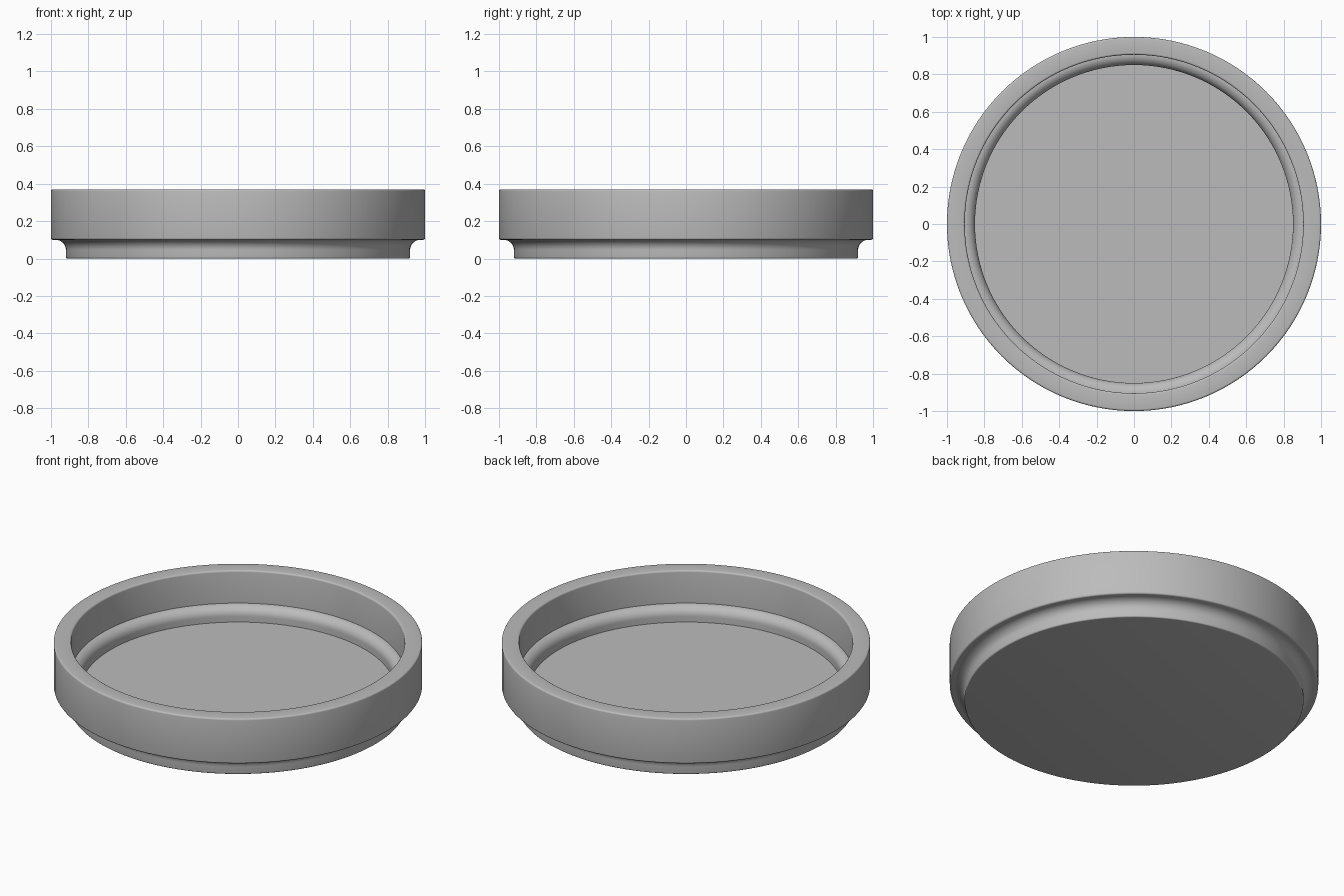
import bpy, bmesh
from math import sin, cos, radians

cube = bpy.data.objects.get("Cube")
if cube:
    bpy.data.objects.remove(cube)

SEGMENTS = 128


def arc(cx, cz, rx, rz, start, end, steps):
    """Points on an elliptical arc in the radius/height plane."""
    angles = [radians(start + (end - start) * i / steps) for i in range(steps + 1)]
    return [(cx + rx * cos(a), cz + rz * sin(a)) for a in angles]


def lathe(name, profile, material):
    """Revolve a radius/height profile around the z axis."""
    bm = bmesh.new()
    verts = [bm.verts.new((r, 0, z)) for r, z in profile]
    edges = [bm.edges.new(pair) for pair in zip(verts, verts[1:])]
    bmesh.ops.spin(bm, geom=verts + edges, cent=(0, 0, 0), axis=(0, 0, 1),
                   angle=radians(360), steps=SEGMENTS)
    bmesh.ops.remove_doubles(bm, verts=bm.verts, dist=0.0001)
    bmesh.ops.recalc_face_normals(bm, faces=bm.faces)
    mesh = bpy.data.meshes.new(name)
    bm.to_mesh(mesh)
    bm.free()
    mesh.materials.append(material)
    obj = bpy.data.objects.new(name, mesh)
    bpy.context.collection.objects.link(obj)
    bpy.context.view_layer.objects.active = obj
    obj.select_set(True)
    bpy.ops.object.shade_smooth_by_angle(angle=radians(30))
    return obj


grey = bpy.data.materials.new("plain grey")
grey.use_nodes = True
colour = (0.5, 0.5, 0.5, 1)
grey.diffuse_color = colour
grey.node_tree.nodes["Principled BSDF"].inputs["Base Color"].default_value = colour

# Underside and foot with a softened lower edge
profile = [(0, 0)] + arc(0.912, 0.008, 0.008, 0.008, -90, 0, 4)
# Concave cove from the foot up to the overhanging rim
profile += arc(0.975, 0.045, 0.055, 0.055, 180, 90, 10)
# Outer wall with rounded edges
profile += arc(0.99, 0.11, 0.01, 0.01, -90, 0, 4)
profile += arc(0.99, 0.36, 0.01, 0.01, 0, 90, 4)
# Rim and straight inner wall
profile += arc(0.915, 0.36, 0.01, 0.01, 90, 180, 4)
# Rounded inner step dropping to the floor
profile += arc(0.905, 0.12, 0.055, 0.055, 90, 180, 10)
profile += [(0.85, 0.087), (0, 0.087)]

lathe("round_dish", profile, grey)
